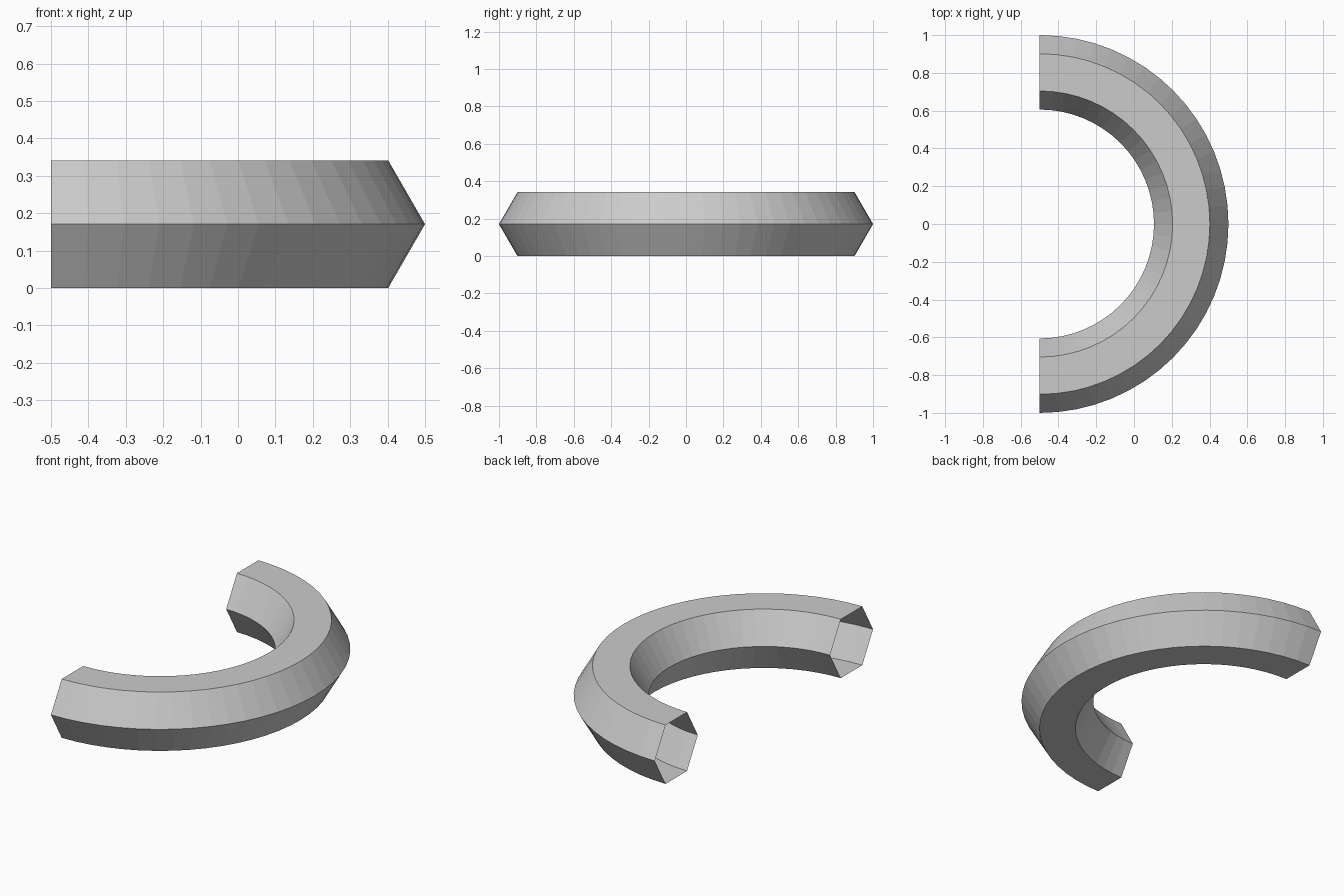
import bpy, bmesh
from math import pi, sin, cos
from mathutils import Matrix, Vector

if "Cube" in bpy.data.objects:
    bpy.data.objects.remove(bpy.data.objects["Cube"])

TUBE_R = 0.197            # hexagon corner radius
RING_R = 1.0 - TUBE_R     # outer corner lands on radius 1
HALF_H = TUBE_R * sin(pi / 3)
STEPS = 32

bm = bmesh.new()

# Hexagonal cross-section at the -y end of the arc
profile = [bm.verts.new((0, -RING_R - TUBE_R * cos(i * pi / 3), TUBE_R * sin(i * pi / 3)))
           for i in range(6)]
edges = [bm.edges.new((profile[i], profile[(i + 1) % 6])) for i in range(6)]

# Sweep through a half turn, leaving both ends open
bmesh.ops.spin(bm, geom=profile + edges, cent=(0, 0, 0), axis=(0, 0, 1),
               angle=pi, steps=STEPS, use_duplicate=False)
bmesh.ops.translate(bm, verts=bm.verts, vec=Vector((-0.5, 0, HALF_H)))

# Make every face point away from the tube's centre line
bm.normal_update()
for f in bm.faces:
    c = f.calc_center_median()
    radial = Vector((c.x + 0.5, c.y, 0)).normalized() * RING_R
    core = Vector((-0.5, 0, HALF_H)) + radial
    if f.normal.dot(c - core) < 0:
        f.normal_flip()

mesh = bpy.data.meshes.new("half_ring_tube")
bm.to_mesh(mesh)
bm.free()
bpy.context.collection.objects.link(bpy.data.objects.new("half_ring_tube", mesh))
